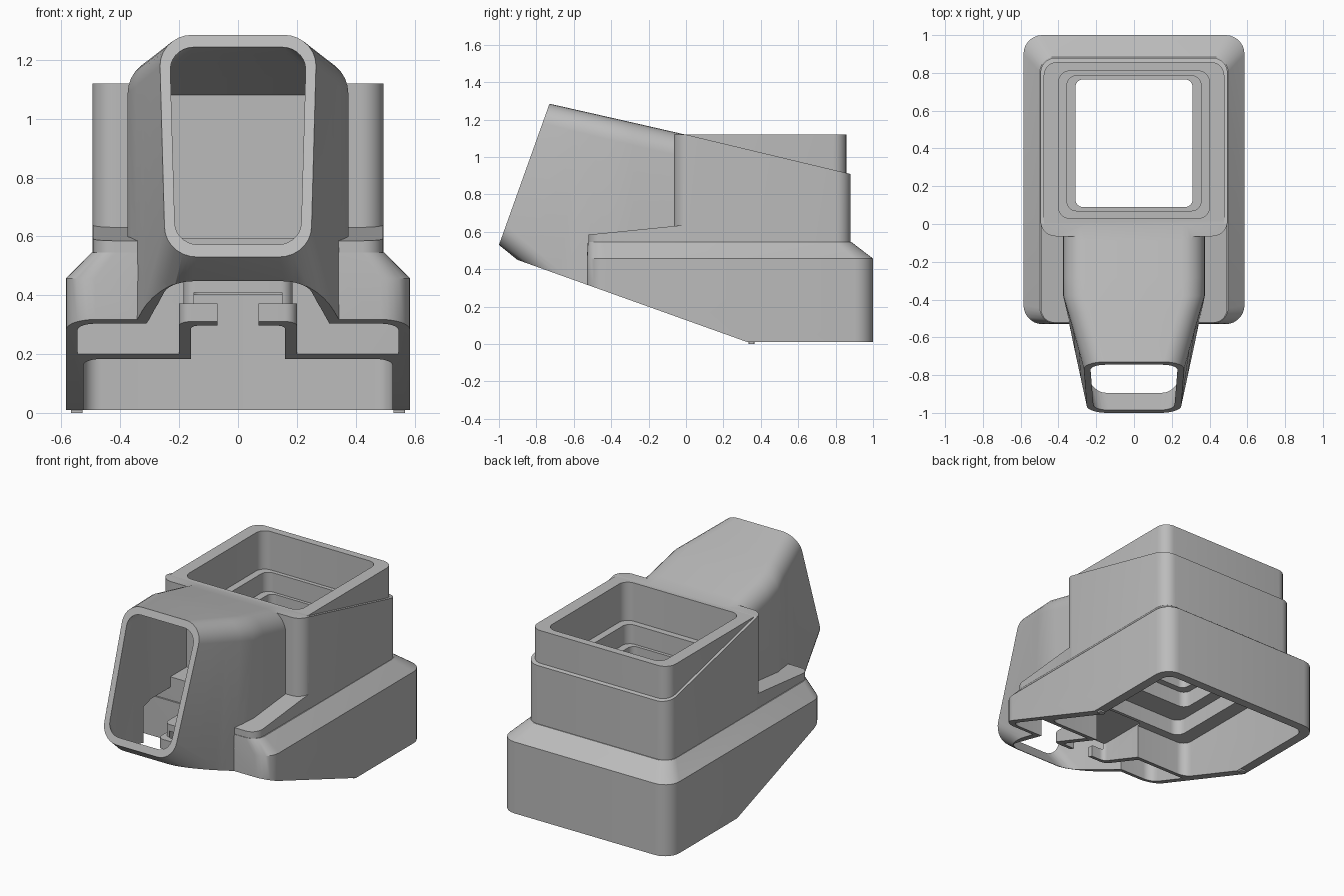
import bpy, bmesh, math

if "Cube" in bpy.data.objects:
    bpy.data.objects.remove(bpy.data.objects["Cube"], do_unlink=True)

grey = bpy.data.materials.new("plain_grey")
grey.use_nodes = True
grey.diffuse_color = (0.5, 0.5, 0.5, 1)
for node in grey.node_tree.nodes:
    if node.type == "BSDF_PRINCIPLED":
        node.inputs["Base Color"].default_value = (0.5, 0.5, 0.5, 1)


def outline(low, high, v0, v1, r, steps=7):
    """Rounded outline: half width 'low' at v0 and 'high' at v1."""
    pts = []
    corners = [(low - r, v0 + r, -90), (high - r, v1 - r, 0),
               (r - high, v1 - r, 90), (r - low, v0 + r, 180)]
    for cu, cv, start in corners:
        for i in range(steps + 1):
            a = math.radians(start + 90 * i / steps)
            pts.append((cu + r * math.cos(a), cv + r * math.sin(a)))
    return pts


def loft(name, rings):
    """Closed solid through a list of equal point rings."""
    bm = bmesh.new()
    rows = [[bm.verts.new(p) for p in ring] for ring in rings]
    n = len(rows[0])
    for a, b in zip(rows, rows[1:]):
        for i in range(n):
            j = (i + 1) % n
            bm.faces.new((a[i], a[j], b[j], b[i]))
    bm.faces.new(rows[0])
    bm.faces.new(rows[-1])
    bmesh.ops.recalc_face_normals(bm, faces=bm.faces)
    mesh = bpy.data.meshes.new(name)
    bm.to_mesh(mesh)
    bm.free()
    obj = bpy.data.objects.new(name, mesh)
    bpy.context.collection.objects.link(obj)
    return obj


def stack(name, levels):
    """Rounded rectangles (half width, y0, y1, radius, z) stacked upwards."""
    return loft(name, [[(x, y, z) for x, y in outline(hx, hx, y0, y1, r)]
                       for hx, y0, y1, r, z in levels])


def block(name, hx, y0, y1, r, z0, z1):
    return stack(name, [(hx, y0, y1, r, z0), (hx, y0, y1, r, z1)])


def wedge(name, profile):
    """Side profile (y, z) swept across the full width."""
    return loft(name, [[(x, y, z) for y, z in profile] for x in (-1.5, 1.5)])


def duct(name, sections, steps=4):
    """Sections (bottom y, bottom z, top y, top z, low, high, radius)."""
    fine = [sections[0]]
    for a, b in zip(sections, sections[1:]):
        for k in range(1, steps + 1):
            fine.append([p + (q - p) * k / steps for p, q in zip(a, b)])
    rings = []
    for y0, z0, y1, z1, low, high, r in fine:
        length = math.hypot(y1 - y0, z1 - z0)
        dy, dz = (y1 - y0) / length, (z1 - z0) / length
        rings.append([(u, y0 + dy * v, z0 + dz * v)
                      for u, v in outline(low, high, 0, length, r)])
    return loft(name, rings)


def combine(target, other, operation):
    other.hide_render = True
    mod = target.modifiers.new("join", "BOOLEAN")
    mod.operation = operation
    mod.solver = "EXACT"
    mod.object = other
    bpy.context.view_layer.objects.active = target
    bpy.ops.object.modifier_apply(modifier=mod.name)
    bpy.data.objects.remove(other, do_unlink=True)


def finish(obj):
    obj.data.materials.clear()
    obj.data.materials.append(grey)
    bpy.ops.object.select_all(action="DESELECT")
    obj.select_set(True)
    bpy.context.view_layer.objects.active = obj
    bpy.ops.object.shade_smooth_by_angle(angle=math.radians(28))


# Square tower with a sloping ledge
housing = block("duct_housing", 0.495, -0.065, 0.88, 0.08, 0.3, 1.12)
combine(housing, wedge("ledge_cut", [(0, 1.12), (1.2, 0.833), (1.2, 1.4), (0, 1.4)]),
        "DIFFERENCE")

# Collar above the ledge
combine(housing, block("collar", 0.478, -0.05, 0.857, 0.07, 0.7, 1.1195), "UNION")

# Wide base with chamfered shoulder
combine(housing, stack("base", [(0.585, -0.53, 1.0, 0.1, 0.01),
                                (0.585, -0.53, 1.0, 0.1, 0.457),
                                (0.498, -0.525, 0.885, 0.08, 0.545)]), "UNION")

# Sloping shelf beside the nozzle
shelf = block("shelf", 0.492, -0.522, 0.1, 0.07, 0.4, 0.6)
for v in shelf.data.vertices:
    if v.co.z > 0.5:
        v.co.z = 0.585 + 0.1 * (v.co.y + 0.522)
combine(housing, shelf, "UNION")

# Tapered nozzle
combine(housing, duct("nozzle", [(-1.0, 0.53, -0.73, 1.285, 0.25, 0.265, 0.11),
                                 (-0.38, 0.03, -0.38, 1.206, 0.375, 0.375, 0.12),
                                 (0.01, 0.03, 0.01, 1.117, 0.375, 0.375, 0.12)]), "UNION")

# Hollow nozzle channel and front of the base
combine(housing, duct("channel", [(-1.079, 0.606, -0.839, 1.277, 0.215, 0.23, 0.08),
                                  (-0.985, 0.572, -0.745, 1.243, 0.215, 0.23, 0.08),
                                  (-0.38, -0.25, -0.38, 1.159, 0.335, 0.335, 0.09),
                                  (-0.03, -0.25, -0.03, 1.08, 0.335, 0.335, 0.09)]),
        "DIFFERENCE")
combine(housing, stack("front_cavity", [(0.545, -0.49, -0.1, 0.06, -0.1),
                                        (0.545, -0.49, -0.1, 0.06, 0.44),
                                        (0.455, -0.487, -0.1, 0.06, 0.53)]), "DIFFERENCE")

# Inner chamber walls with the slotted front pocket
for args in [("chamber_low", 0.562, -0.2, 0.05, 0.02, -0.05, 0.45),
             ("chamber_high", 0.47, -0.19, 0.04, 0.02, 0.3, 0.595),
             ("pocket_low", 0.2, -0.51, -0.1, 0.04, -0.04, 0.372),
             ("pocket_high", 0.185, -0.465, -0.11, 0.04, 0.1, 0.452)]:
    combine(housing, block(*args), "UNION")

# Stepped opening through the tower and base
steps = [(0.525, -0.155, 0.945, 0.06, -0.1, 0.40), (0.43, -0.1, 0.84, 0.06, 0.40, 0.50),
         (0.355, 0.05, 0.79, 0.05, 0.50, 0.60), (0.31, 0.09, 0.765, 0.04, 0.60, 0.76),
         (0.355, 0.07, 0.785, 0.05, 0.76, 0.88), (0.40, 0.03, 0.81, 0.06, 0.88, 1.3)]
levels = [s[:4] + (z,) for s in steps for z in s[4:]]
combine(housing, stack("opening", levels), "DIFFERENCE")
combine(housing, block("pocket_hollow", 0.16, -0.472, -0.12, 0.03, -0.09, 0.41), "DIFFERENCE")
combine(housing, block("pocket_slot", 0.07, -0.6, -0.4, 0.005, -0.08, 0.405), "DIFFERENCE")

# Slanted underside
combine(housing, wedge("underside_cut", [(-1.3, 0.593), (0.33, 0.01), (0.33, -0.4),
                                         (-1.3, -0.4)]), "DIFFERENCE")
finish(housing)

# Small feet under the side walls
for side, label in ((1, "left"), (-1, "right")):
    foot = block(label + "_foot", 0.02, 0.335, 0.365, 0.005, 0, 0.02)
    foot.location.x = side * 0.548
    finish(foot)
